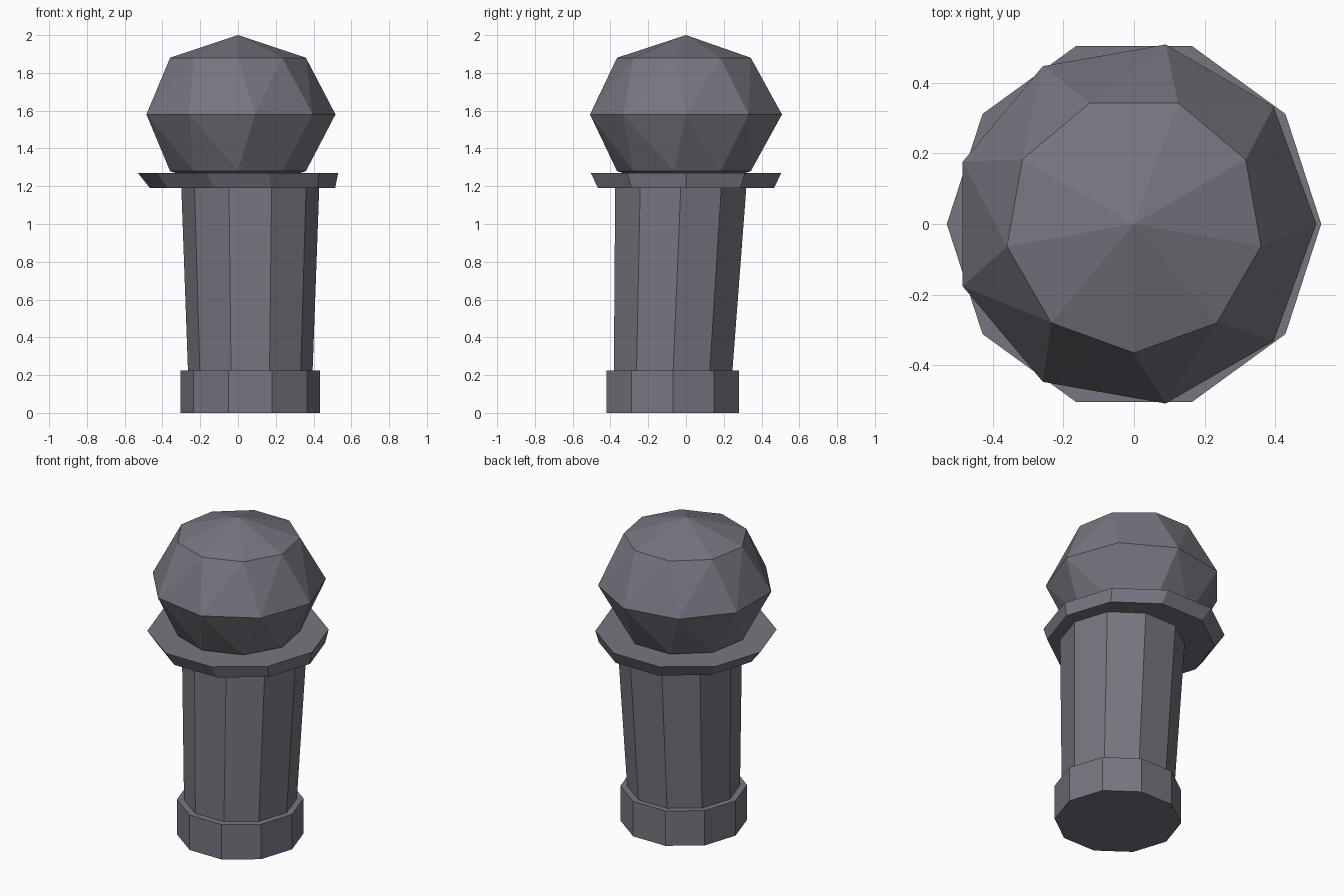
import bpy
import bmesh
from math import cos, sin, radians, tau

cube = bpy.data.objects.get("Cube")
if cube:
    bpy.data.objects.remove(cube, do_unlink=True)

# One slate grey stone for the whole post
COLOUR = (0.18, 0.18, 0.215, 1)
stone = bpy.data.materials.new("slate_grey_stone")
stone.use_nodes = True
stone.diffuse_color = COLOUR
stone.node_tree.nodes["Principled BSDF"].inputs["Base Color"].default_value = COLOUR


def ring(bm, sides, radius, z, x=0, y=0, turn=0):
    """Add a horizontal ring of vertices."""
    angles = [radians(turn) + tau * i / sides for i in range(sides)]
    return [bm.verts.new((x + radius * cos(a), y + radius * sin(a), z)) for a in angles]


def finish(bm, name):
    bmesh.ops.recalc_face_normals(bm, faces=bm.faces)
    mesh = bpy.data.meshes.new(name)
    bm.to_mesh(mesh)
    bm.free()
    mesh.materials.append(stone)
    obj = bpy.data.objects.new(name, mesh)
    bpy.context.collection.objects.link(obj)
    return obj


def ten_sided(name, lower, upper):
    """Closed ten-sided prism between two (radius, z, x, y) rings."""
    bm = bmesh.new()
    a, b = ring(bm, 10, *lower), ring(bm, 10, *upper)
    for i in range(10):
        j = (i + 1) % 10
        bm.faces.new((a[i], a[j], b[j], b[i]))
    bm.faces.new(a[::-1])
    bm.faces.new(b)
    return finish(bm, name)


# Post: footing, slightly leaning shaft and flared collar
ten_sided("base", (0.37, 0, 0.065, -0.07), (0.37, 0.225, 0.065, -0.07))
ten_sided("shaft", (0.33, 0.225, 0.065, -0.068), (0.365, 1.19, 0.065, -0.028))
ten_sided("collar", (0.49, 1.19, 0.024, 0), (0.53, 1.27, 0, 0))

# Faceted ball with its middle ring twisted against the other two
bm = bmesh.new()
for z, radius, turn in ((1.28, 0.365, -90), (1.58, 0.516, 0), (1.88, 0.365, -90)):
    ring(bm, 9, radius, z, turn=turn)
for z in (1.16, 2.0):
    bm.verts.new((0, 0, z))
bmesh.ops.convex_hull(bm, input=bm.verts)
finish(bm, "ball")
